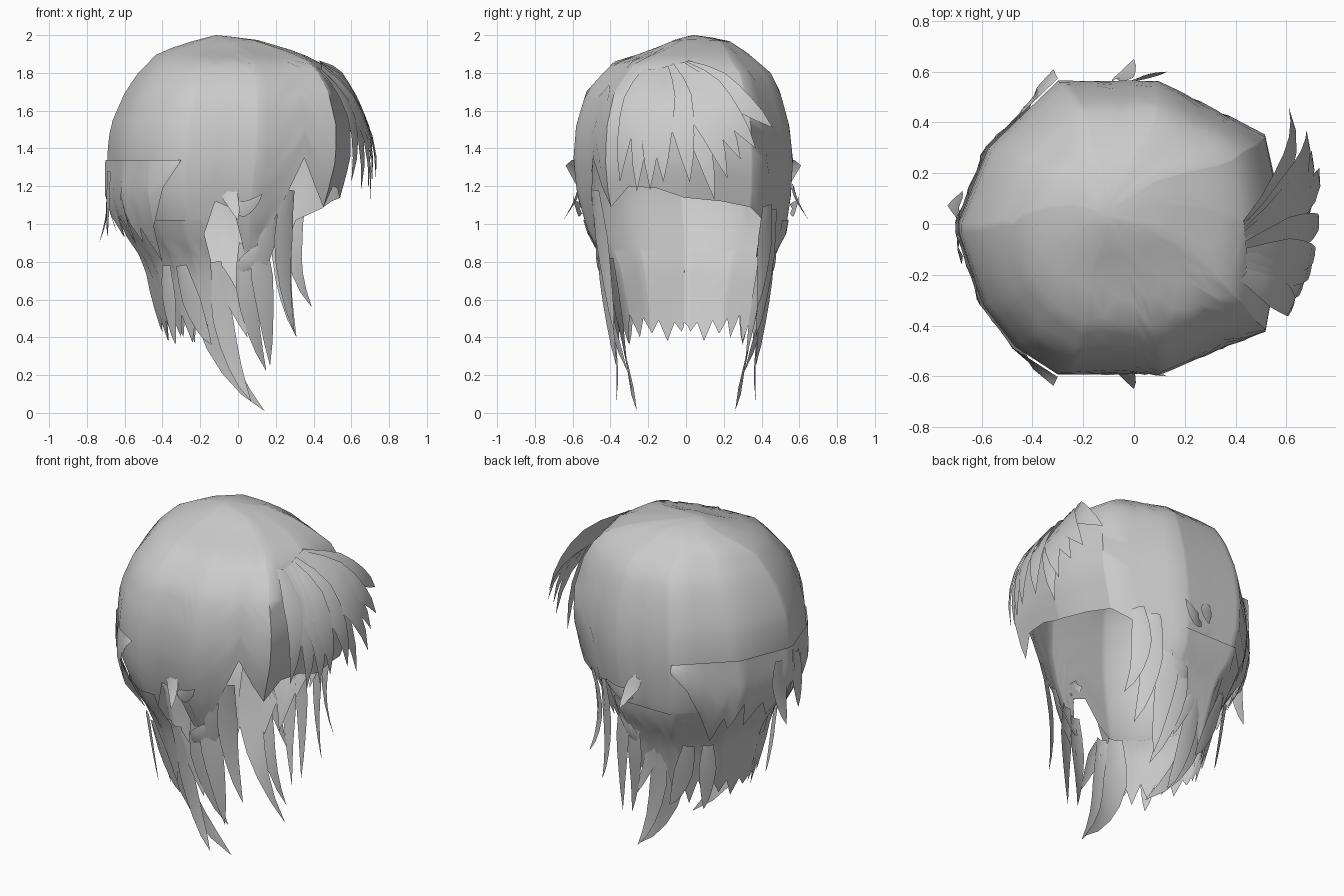
import bpy, bmesh, math
from mathutils import Vector

if "Cube" in bpy.data.objects:
    bpy.data.objects.remove(bpy.data.objects["Cube"])

hair = bpy.data.materials.new("hair grey")
hair.diffuse_color = (0.6, 0.6, 0.6, 1)
hair.use_nodes = True
hair.node_tree.nodes["Principled BSDF"].inputs["Base Color"].default_value = hair.diffuse_color

# Head cross-sections: z, x min, x max, y min, y max
RINGS = [(2.0, -.115, -.105, .03, .05), (1.975, -.22, .10, -.06, .22), (1.91, -.42, .32, -.21, .32),
         (1.86, -.47, .43, -.38, .38), (1.8, -.53, .49, -.44, .45), (1.7, -.60, .55, -.53, .50),
         (1.52, -.68, .60, -.585, .55), (1.34, -.70, .60, -.60, .57), (1.15, -.68, .55, -.58, .56),
         (.95, -.60, .48, -.52, .53), (.8, -.50, .42, -.44, .45), (.6, -.46, .36, -.39, .39),
         (.4, -.40, .30, -.35, .35)]
# Faceted plan outline, as corners of a unit shape
CORNERS = [(-1, -.03), (-.85, -.52), (-.65, -.81), (-.385, -1), (.23, -1), (.88, -.71), (1, .03),
           (.877, .64), (.23, 1), (-.385, 1), (-.815, .54), (-1, .03)]
PLAN = [(math.degrees(math.atan2(y, x)), x, y) for x, y in CORNERS]


def lerp_table(rows, v):
    for a, b in zip(rows, rows[1:]):
        if min(a[0], b[0]) <= v <= max(a[0], b[0]):
            f = (v - a[0]) / (b[0] - a[0])
            return [p + (q - p) * f for p, q in zip(a, b)]
    return list(rows[0] if abs(v - rows[0][0]) < abs(v - rows[-1][0]) else rows[-1])


def on_head(deg, z, scale=1.0):
    """Point on the head surface at an angle from the face side (+x)."""
    _, x0, x1, y0, y1 = lerp_table(RINGS, z)
    _, px, py = lerp_table(PLAN, (deg + 180) % 360 - 180)
    return Vector(((x0 + x1) / 2 + px * (x1 - x0) / 2 * scale, (y0 + y1) / 2 + py * (y1 - y0) / 2 * scale, z))


def finish(name, bm, angle=50):
    me = bpy.data.meshes.new(name)
    bm.to_mesh(me)
    bm.free()
    me.materials.append(hair)
    ob = bpy.data.objects.new(name, me)
    bpy.context.collection.objects.link(ob)
    bpy.ops.object.select_all(action='DESELECT')
    ob.select_set(True)
    bpy.context.view_layer.objects.active = ob
    bpy.ops.object.shade_smooth_by_angle(angle=math.radians(angle))
    return ob


def grid_faces(bm, cols):
    for a, b in zip(cols, cols[1:]):
        for i in range(len(a) - 1):
            bm.faces.new((a[i], a[i + 1], b[i + 1], b[i]))


def shell(name, hem, top, scale=(1, 1), rows=6):
    """Hair sheet hanging from height top to a jagged hem of (angle, z)."""
    extra = {round(p[0] + k, 1) for p in PLAN for k in (0, 360) if hem[0][0] < p[0] + k < hem[-1][0]}
    bm = bmesh.new()
    cols = []
    for d in sorted({h[0] for h in hem} | extra):
        low = lerp_table(hem, d)[1]
        col = []
        for i in range(rows + 1):
            f = i / rows
            g = f ** 1.6 if top > 1.9 else f
            col.append(bm.verts.new(on_head(d, top + (low - top) * g, scale[0] + (scale[1] - scale[0]) * f)))
        cols.append(col)
    grid_faces(bm, cols)
    bmesh.ops.remove_doubles(bm, verts=bm.verts, dist=.0005)
    if top > 1.9:  # close the crown
        bmesh.ops.remove_doubles(bm, verts=[v for v in bm.verts if v.co.z > 1.999], dist=.05)
    return finish(name, bm)


def lock(bm, root, mid, tip, width, n=6):
    """Pointed, slightly ridged lock along a curve through three points."""
    root, mid, tip = Vector(root), Vector(mid), Vector(tip)
    ctrl = mid * 2 - (root + tip) / 2
    cols = [[], [], []]
    for i in range(n + 1):
        t = i / n
        p = root * (1 - t) ** 2 + ctrl * 2 * t * (1 - t) + tip * t * t
        tan = (ctrl - root) * (1 - t) + (tip - ctrl) * t
        out = Vector((p.x + .05, p.y, 0)).normalized()
        side = tan.cross(out).normalized()
        w = width / 2 * (1 - t) ** .7 * min(1.15, .5 + 1.8 * t)
        for col, k in zip(cols, (1, 0, -1)):
            col.append(bm.verts.new(p + side * w * k + out * (.012 * (1 - t) if k == 0 else 0)))
    grid_faces(bm, cols)
    bmesh.ops.remove_doubles(bm, verts=bm.verts, dist=.0005)


def locks(name, specs):
    bm = bmesh.new()
    for s in specs:
        lock(bm, *s)
    return finish(name, bm)


# Outer cap with the face opening at +x; the right side is open over the ear
rear = [(108, .86), (123, .86), (141, .86), (160, .86), (180, .85)]
left = [(0, 1.14), (20, 1.12), (35, 1.09), (50, 1.02), (55, .82), (61, .9), (68, .72), (79, .84), (86, .74),
        (93, .92), (99, .8)] + rear
right = [(0, 1.14), (14, 1.19), (28, 1.2), (39, 1.09), (46, 1.2), (54, 1.35), (60, 1.14), (67, .95), (72, .74),
         (78, .76), (82, .92), (86, 1.08), (95, 1.12), (102, .95)] + rear
shell("hair_cap", [(-a, z) for a, z in right[:0:-1]] + left, 2.0, (1, .99), 18)

# Nape sheet with a zigzag hem
nape = [(102, .6), (108, .42), (114, .56), (122, .37), (129, .52),
        (136, .40), (142, .5), (149, .42), (156, .49), (163, .38), (170, .48), (176, .43), (180, .48)]
shell("nape_hair", [(70, .75), (79, .5), (86, .66), (93, .46)] + nape + [(360 - a, z) for a, z in nape[-2::-1]],
      1.02, (1.005, .99))

# Jagged outer layer over the back and rear corners
layer = [(111, 1.31), (119, 1.19), (128, 1.0), (137, .80), (141, .98), (145, .90), (151, 1.06), (157, .89),
         (164, 1.04), (171, .93), (176, 1.04), (180, .96)]
shell("back_layer", layer + [(360 - a, z) for a, z in layer[-2::-1]], 1.34, (1.004, 1.07))

# Swept fringe fanning out from the parting
fringe_tips = [((.61, .46, 1.51), .20), ((.68, .37, 1.40), .20), ((.70, .29, 1.34), .2),
               ((.73, .22, 1.24), .20), ((.70, .15, 1.13), .19), ((.73, .02, 1.22), .20),
               ((.71, -.12, 1.22), .19), ((.69, -.19, 1.18), .18), ((.65, -.26, 1.17), .17),
               ((.60, -.35, 1.22), .15)]
specs = []
for (x, y, z), w in fringe_tips:
    root = (.43, -.11 + y * .22, 1.82)
    mid = (x * .5 + .30, -.04 + y * (.6 if y > 0 else .75), 1.56 + (z - 1.2) * .4)
    specs.append((root, mid, (x, y, z), w))
locks("fringe", specs)

# Long and short locks, mirrored on both sides of the head
for label, s in (("left", 1), ("right", -1)):
    side = [((-.20, .40, .82), (-.11, .33, .36), (.14, .26, .01), .17),
            ((-.12, .42, .80), (-.05, .37, .36), (.07, .37, .06), .13),
            ((.04, .46, .90), (.06, .41, .55), (.15, .31, .22), .14),
            ((.10, .46, .95), (.14, .42, .60), (.17, .37, .25), .15),
            ((-.30, .40, .78), (-.22, .37, .52), (-.14, .36, .36), .13),
            ((-.38, .33, .78), (-.36, .31, .55), (-.33, .30, .36), .12),
            ((-.10, .42, .76), (-.02, .40, .58), (.05, .40, .40), .10)]
    locks(label + "_side_locks", [tuple((x, y * s, z) for x, y, z in p[:3]) + (p[3],) for p in side])

    # Flicked tufts around the ear
    tufts = [((-.07, .56, 1.20), (-.03, .59, 1.12), (.00, .65, 1.02), .10),
             ((-.02, .55, 1.08), (.05, .58, 1.09), (.13, .60, 1.16), .10),
             ((.02, .45, .75), (.06, .47, .82), (.13, .47, .90), .10)]
    locks(label + "_tufts", [tuple((x, y * s, z) for x, y, z in p[:3]) + (p[3],) for p in tufts])

# Locks framing the face
locks("left_face_locks", [((.33, .43, 1.10), (.30, .41, .82), (.39, .38, .56), .14),
                          ((.24, .46, 1.08), (.24, .42, .72), (.31, .37, .40), .15)])
locks("right_face_locks", [((.27, -.48, 1.18), (.24, -.43, .80), (.30, -.38, .42), .14),
                           ((.18, -.48, 1.05), (.13, -.45, .82), (.06, -.42, .62), .12)])

# Flared locks at the back of the head
back = []
for y, z, x in ((.07, .9, -.735), (-.1, .93, -.69)):
    back.append(((-.68, y * .9, 1.28), (-.69, y, 1.08), (x, y * 1.05, z), .15))
locks("back_locks", back)
